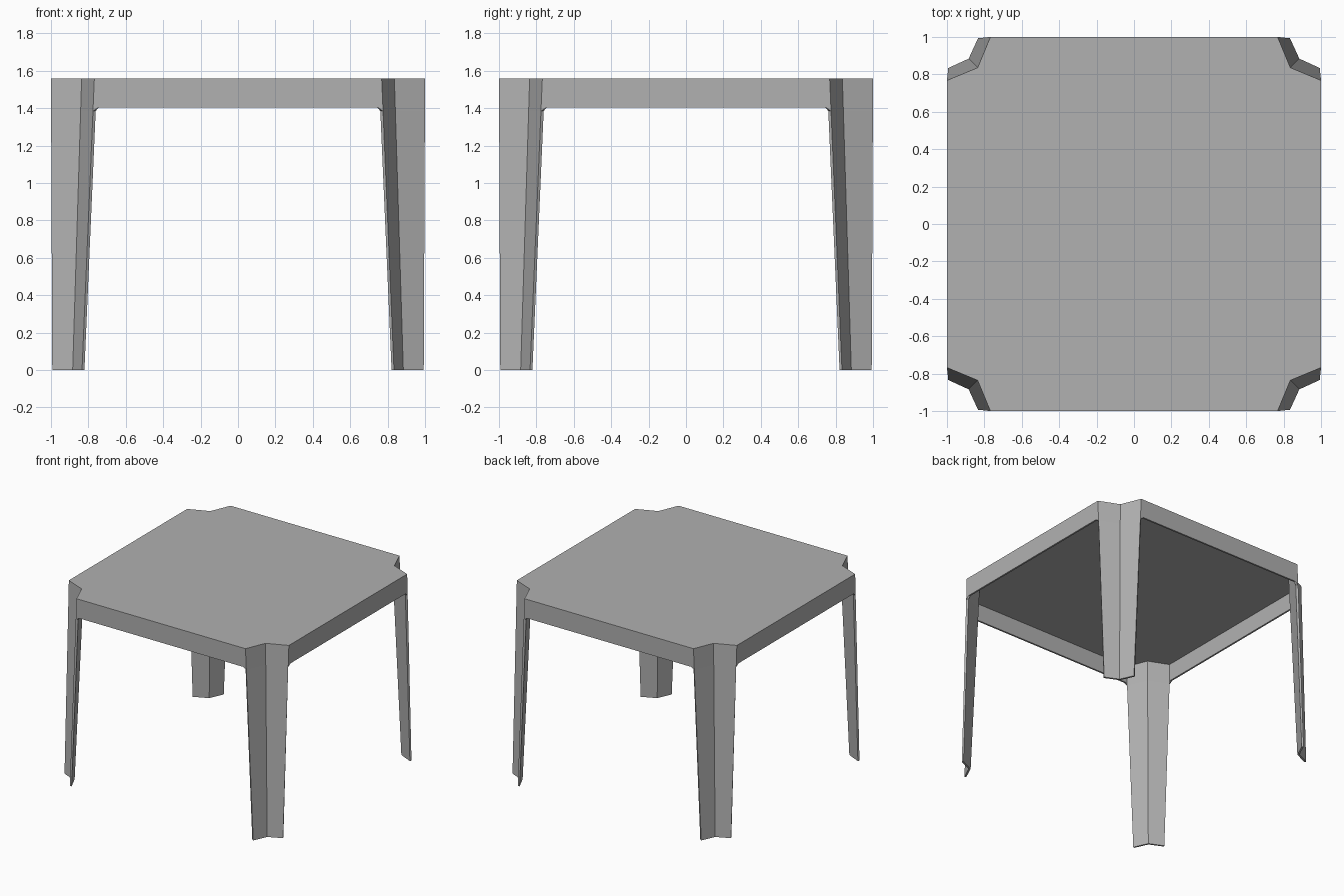
import bpy, bmesh
from mathutils import Vector, Matrix
from math import pi

if "Cube" in bpy.data.objects:
    bpy.data.objects.remove(bpy.data.objects["Cube"])

HEIGHT, RAIL_Z, GUSSET_Z = 1.56, 1.405, 1.385

# V-shaped corner leg profile: side edge, fold, side edge (top and foot)
TOP = [(1.0, 0.768), (0.836, 0.836), (0.768, 1.0)]
FOOT = [(0.993, 0.834), (0.884, 0.884), (0.834, 0.993)]

bm = bmesh.new()


def leg_ring(z, k):
    """Leg cross-section at height z, turned to corner k."""
    t = z / HEIGHT
    rot = Matrix.Rotation(k * pi / 2, 3, 'Z')
    return [bm.verts.new(rot @ Vector((*Vector(f).lerp(Vector(p), t), z)))
            for f, p in zip(FOOT, TOP)]


def face(verts):
    """Add a face with its normal pointing out of the table."""
    f = bm.faces.new(verts)
    f.normal_update()
    if f.normal.dot(f.calc_center_median() - Vector((0, 0, 0.75))) < 0:
        f.normal_flip()


legs = [[leg_ring(z, k) for z in (HEIGHT, GUSSET_Z, 0)] for k in range(4)]

# Four folded legs
for rings in legs:
    for upper, lower in zip(rings, rings[1:]):
        for i in range(2):
            face([upper[i], upper[i + 1], lower[i + 1], lower[i]])

# Side rails with small chamfers where they meet the legs
for k in range(4):
    here, there = legs[k], legs[(k + 1) % 4]
    rot = Matrix.Rotation(k * pi / 2, 3, 'Z')
    low = [bm.verts.new(rot @ Vector((x, 1, RAIL_Z))) for x in (-0.745, 0.745)]
    face([here[0][2], there[0][0], there[1][0], *low, here[1][2]])

# Table top with notched corners
face([v for rings in legs for v in rings[0]])

mesh = bpy.data.meshes.new("moulded_table")
bm.to_mesh(mesh)
bm.free()
table = bpy.data.objects.new("moulded_table", mesh)
bpy.context.collection.objects.link(table)

# Thin moulded wall, grown inwards
wall = table.modifiers.new("wall", 'SOLIDIFY')
wall.thickness = 0.014
wall.offset = -1
wall.use_even_offset = True

# Mid-grey plastic
plastic = bpy.data.materials.new("grey_plastic")
plastic.diffuse_color = (0.44, 0.44, 0.44, 1)
plastic.use_nodes = True
plastic.node_tree.nodes["Principled BSDF"].inputs["Base Color"].default_value = plastic.diffuse_color
mesh.materials.append(plastic)
